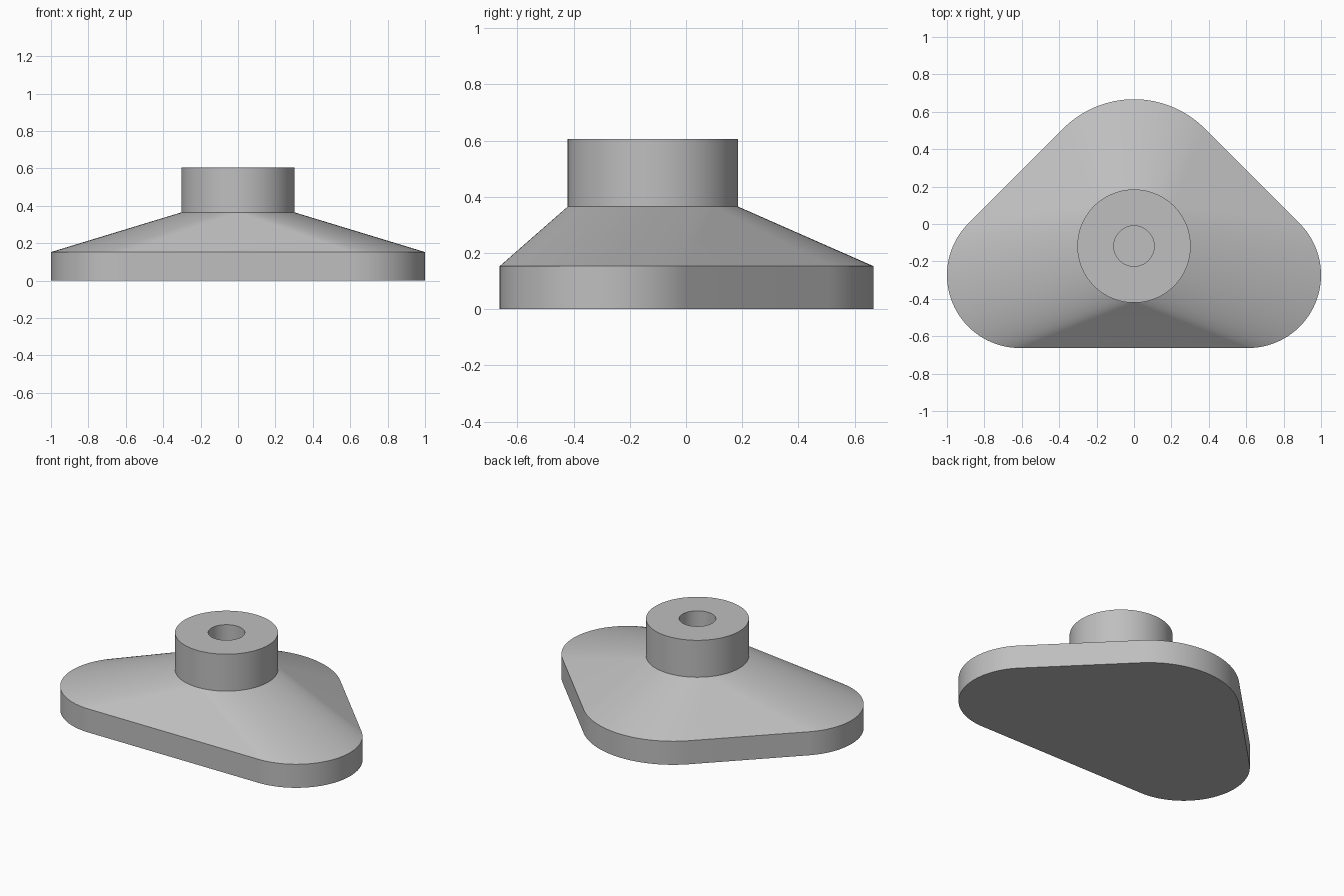
import bpy
import bmesh
from math import cos, sin, radians

if "Cube" in bpy.data.objects:
    bpy.data.objects.remove(bpy.data.objects["Cube"], do_unlink=True)

GREY = (0.52, 0.52, 0.52, 1.0)
grey = bpy.data.materials.new("plain grey")
grey.use_nodes = True
grey.diffuse_color = GREY
grey.node_tree.nodes["Principled BSDF"].inputs["Base Color"].default_value = GREY

# Corner arcs of the rounded triangle: centre x, centre y, radius, start and end angle
CORNERS = [
    (0.61, -0.273, 0.39, -90, 45),
    (0.0, 0.132, 0.535, 45, 135),
    (-0.61, -0.273, 0.39, 135, 270),
]
STEP = 3
HUB_Y = -0.118
PLATE_TOP, HUB_BASE, HUB_TOP = 0.153, 0.365, 0.605
HUB_R, BORE_R = 0.303, 0.108


def outline_ring(z):
    """Rounded triangle, point by point around its corner arcs."""
    return [(cx + r * cos(radians(a)), cy + r * sin(radians(a)), z)
            for cx, cy, r, a0, a1 in CORNERS for a in range(a0, a1 + 1, STEP)]


def hub_ring(r, z):
    """Circle with one point for each outline point of equal direction."""
    return [(r * cos(radians(a)), HUB_Y + r * sin(radians(a)), z)
            for _, _, _, a0, a1 in CORNERS for a in range(a0, a1 + 1, STEP)]


def loft(name, rings, cap_first=False, cap_last=False):
    bm = bmesh.new()
    loops = [[bm.verts.new(p) for p in ring] for ring in rings]
    n = len(loops[0])
    for low, high in zip(loops, loops[1:]):
        for i in range(n):
            j = (i + 1) % n
            bm.faces.new((low[i], low[j], high[j], high[i]))
    if cap_first:
        bm.faces.new(loops[0][::-1])
    if cap_last:
        bm.faces.new(loops[-1])
    bmesh.ops.remove_doubles(bm, verts=bm.verts[:], dist=1e-4)
    for face in bm.faces:
        face.smooth = True
    mesh = bpy.data.meshes.new(name)
    bm.to_mesh(mesh)
    bm.free()
    mesh.set_sharp_from_angle(angle=radians(20))
    mesh.materials.append(grey)
    obj = bpy.data.objects.new(name, mesh)
    bpy.context.collection.objects.link(obj)
    return obj


# Foot: flat plate that tapers up to the hub
loft("foot", [outline_ring(0), outline_ring(PLATE_TOP), hub_ring(HUB_R, HUB_BASE)],
     cap_first=True)

# Hub: round collar with a blind bore
loft("hub", [hub_ring(HUB_R, HUB_BASE), hub_ring(HUB_R, HUB_TOP),
             hub_ring(BORE_R, HUB_TOP), hub_ring(BORE_R, HUB_BASE)],
     cap_last=True)
